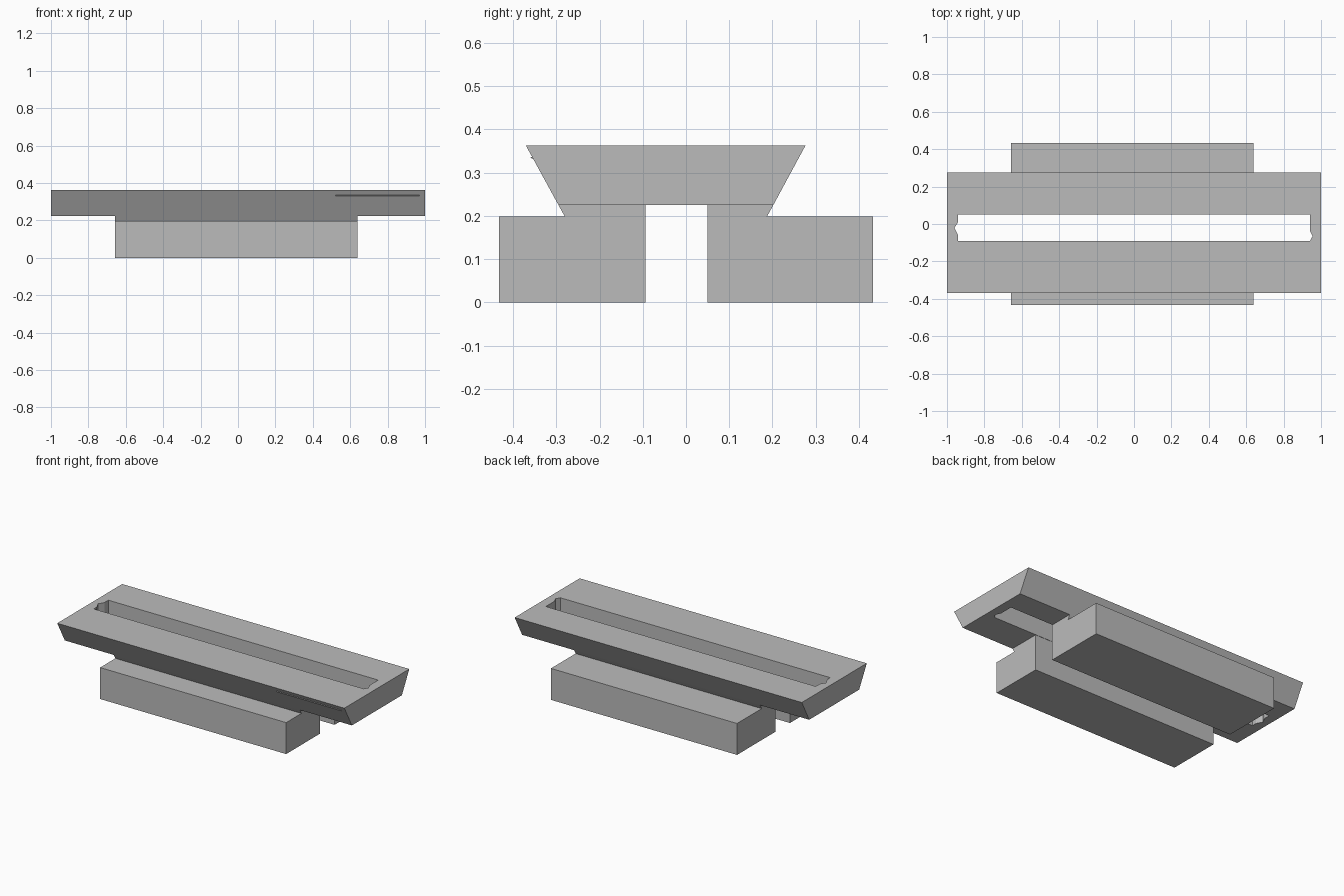
import bpy
import bmesh
from mathutils import Vector

default_cube = bpy.data.objects.get("Cube")
if default_cube:
    bpy.data.objects.remove(default_cube, do_unlink=True)

# One plain grey for every part
grey = bpy.data.materials.new("plain grey")
grey.use_nodes = True
colour = (0.5, 0.5, 0.5, 1)
grey.diffuse_color = colour
grey.node_tree.nodes["Principled BSDF"].inputs["Base Color"].default_value = colour


def prism(name, points, sweep):
    """Extrude a closed 3D outline along the sweep vector."""
    bm = bmesh.new()
    face = bm.faces.new([bm.verts.new(p) for p in points])
    result = bmesh.ops.extrude_face_region(bm, geom=[face])
    moved = [v for v in result["geom"] if isinstance(v, bmesh.types.BMVert)]
    bmesh.ops.translate(bm, verts=moved, vec=Vector(sweep))
    bmesh.ops.recalc_face_normals(bm, faces=bm.faces)
    mesh = bpy.data.meshes.new(name)
    bm.to_mesh(mesh)
    bm.free()
    mesh.materials.append(grey)
    obj = bpy.data.objects.new(name, mesh)
    bpy.context.collection.objects.link(obj)
    return obj


def rail(name, profile, x0, x1):
    """Sweep a (y, z) profile along x."""
    return prism(name, [(x0, y, z) for y, z in profile], (x1 - x0, 0, 0))


# Dovetail slab with bevelled long sides
BASE, TOP = 0.225, 0.362
slab = rail("dovetail_slab", [(-0.37, TOP), (0.276, TOP), (0.202, BASE), (-0.295, BASE)], -1, 1)

# Long through slot with slightly bulged ends
outline = [(-0.94, -0.092), (0.94, -0.092), (0.955, -0.065), (0.94, -0.035),
           (0.94, 0.052), (-0.94, 0.052), (-0.94, 0.012), (-0.96, -0.022), (-0.94, -0.06)]
cutter = prism("slot_cutter", [(x, y, 0.1) for x, y in outline], (0, 0, 0.4))
cutter.hide_render = True
slot = slab.modifiers.new("slot", "BOOLEAN")
slot.operation = "DIFFERENCE"
slot.solver = "EXACT"
slot.object = cutter
bpy.context.view_layer.objects.active = slab
bpy.ops.object.modifier_apply(modifier=slot.name)
bpy.data.objects.remove(cutter, do_unlink=True)

# Two base blocks, each with a neck that rises to the slab
X0, X1, STEP = -0.658, 0.638, 0.198
rail("front_block", [(-0.432, 0), (-0.094, 0), (-0.094, BASE), (-0.295, BASE),
                     (-0.28, STEP), (-0.432, STEP)], X0, X1)
rail("back_block", [(0.05, 0), (0.432, 0), (0.432, STEP), (0.187, STEP),
                    (0.202, BASE), (0.05, BASE)], X0, X1)

# Fine lip on the front bevel
rail("front_lip", [(-0.352, 0.34), (-0.36, 0.334), (-0.35, 0.33)], 0.52, 0.97)
